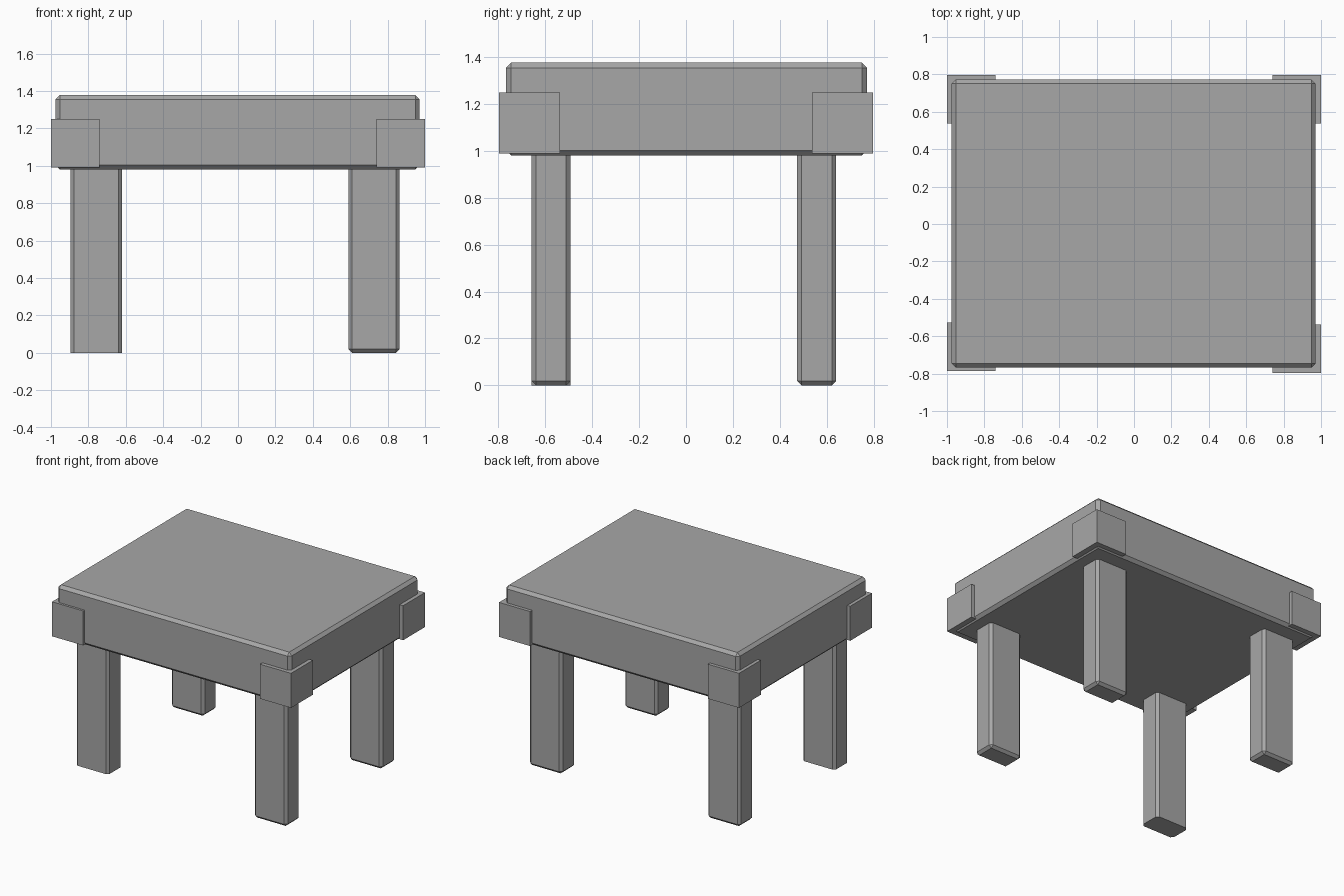
import bpy
import bmesh
from mathutils import Vector

default_cube = bpy.data.objects.get("Cube")
if default_cube:
    bpy.data.objects.remove(default_cube, do_unlink=True)

# One plain grey for the whole table
grey = bpy.data.materials.new("plain_grey")
grey.use_nodes = True
colour = (0.39, 0.39, 0.39, 1)
grey.diffuse_color = colour
grey.node_tree.nodes["Principled BSDF"].inputs["Base Color"].default_value = colour


def box(name, low, high, bevel=0, keep_bottom_sharp=False):
    """Box between two corners, with an optional flat chamfer."""
    low, high = Vector(low), Vector(high)
    size, centre = high - low, (low + high) / 2
    bm = bmesh.new()
    bmesh.ops.create_cube(bm, size=1)
    bmesh.ops.scale(bm, vec=size, verts=bm.verts)
    bmesh.ops.translate(bm, vec=centre, verts=bm.verts)
    if bevel:
        edges = [e for e in bm.edges if not keep_bottom_sharp
                 or any(v.co.z > centre.z for v in e.verts)]
        bmesh.ops.bevel(bm, geom=edges, offset=bevel, segments=1,
                        affect='EDGES', clamp_overlap=True)
    mesh = bpy.data.meshes.new(name)
    bm.to_mesh(mesh)
    bm.free()
    mesh.materials.append(grey)
    obj = bpy.data.objects.new(name, mesh)
    bpy.context.collection.objects.link(obj)


# Thick chamfered top
box("table_top", (-0.975, -0.768, 0.981), (0.971, 0.772, 1.377), 0.022)

# Corner blocks, standing slightly proud of the top
block = 0.259
for name, x, y in (("front_right", -1, -0.785), ("front_left", 1 - block, -0.797),
                   ("back_right", -1, 0.538), ("back_left", 1 - block, 0.538)):
    box(name + "_corner_block", (x, y, 0.99), (x + block, y + block, 1.25))

# Four legs; the front right one is cut square at the foot
for side, x in (("right", -0.895), ("left", 0.59)):
    for end, y in (("front", -0.659), ("back", 0.474)):
        box(end + "_" + side + "_leg", (x, y, 0), (x + 0.274, y + 0.167, 1.1), 0.019,
            keep_bottom_sharp=(side == "right" and end == "front"))
